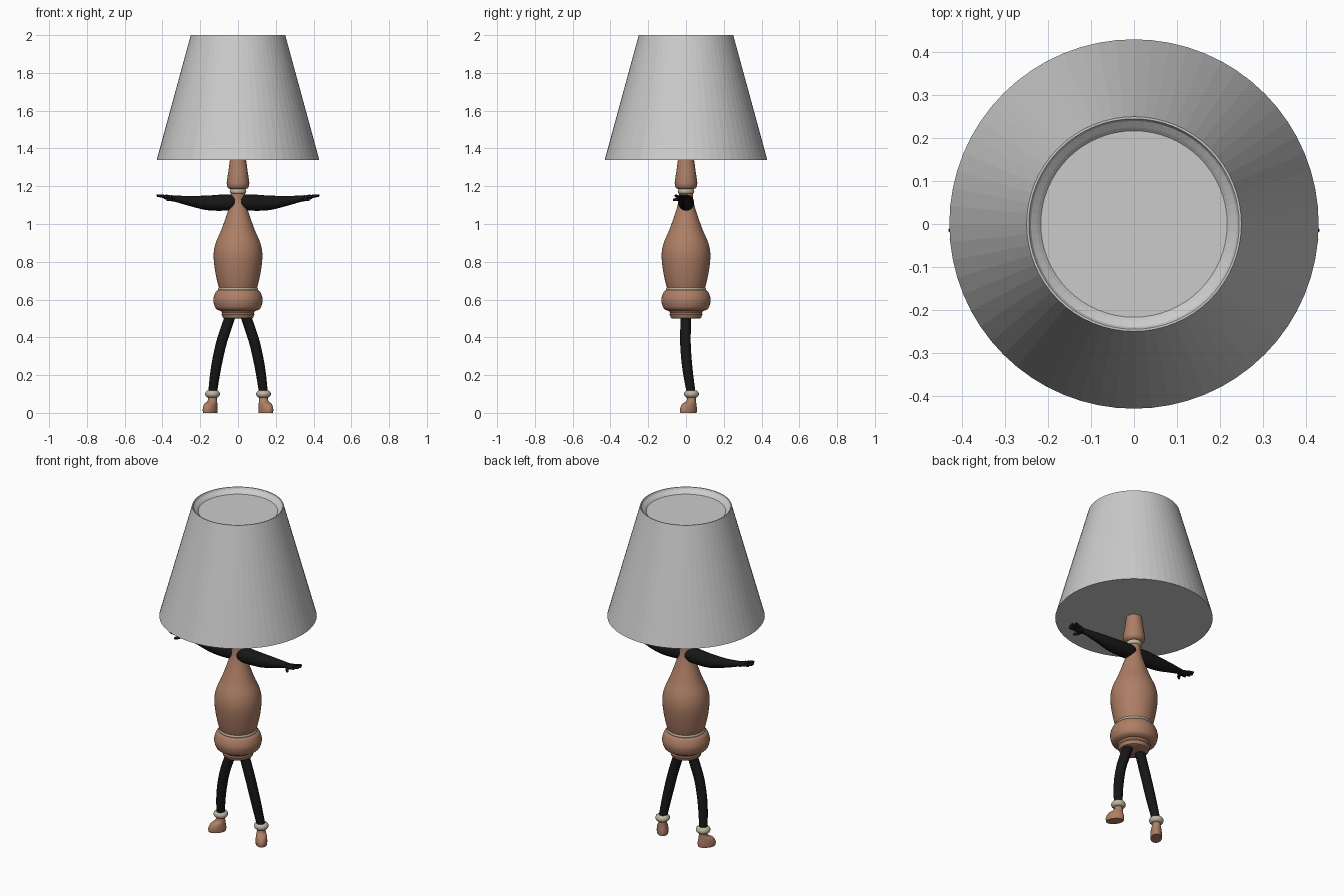
import bpy, bmesh
from math import sin, cos, pi, radians
from mathutils import Vector

if "Cube" in bpy.data.objects:
    bpy.data.objects.remove(bpy.data.objects["Cube"])


def material(name, rgb):
    m = bpy.data.materials.new(name)
    m.diffuse_color = (*rgb, 1)
    m.use_nodes = True
    m.node_tree.nodes["Principled BSDF"].inputs["Base Color"].default_value = m.diffuse_color
    return m


WOOD = material("wood", (0.42, 0.21, 0.13))
BLACK = material("black", (0.008, 0.008, 0.008))
CREAM = material("cream", (0.52, 0.46, 0.36))


def loft(name, rings, mat=None, mirror=False, closed=False, smooth=40):
    """Skin a list of equal-sized vertex rings, capping the ends unless closed."""
    bm = bmesh.new()
    vs = [[bm.verts.new(p) for p in r] for r in rings]
    n = len(vs[0])
    pairs = list(zip(vs, vs[1:])) + ([(vs[-1], vs[0])] if closed else [])
    for a, b in pairs:
        for i in range(n):
            j = (i + 1) % n
            bm.faces.new((a[i], a[j], b[j], b[i]))
    if not closed:
        bm.faces.new(vs[0][::-1])
        bm.faces.new(vs[-1])
    bmesh.ops.recalc_face_normals(bm, faces=bm.faces)
    me = bpy.data.meshes.new(name)
    bm.to_mesh(me)
    bm.free()
    ob = bpy.data.objects.new(name, me)
    bpy.context.collection.objects.link(ob)
    if mat:
        me.materials.append(mat)
    if mirror:
        ob.modifiers.new("mirror", 'MIRROR').use_mirror_merge = False
    if smooth:
        bpy.ops.object.select_all(action='DESELECT')
        bpy.context.view_layer.objects.active = ob
        ob.select_set(True)
        bpy.ops.object.shade_smooth_by_angle(angle=radians(smooth))
    return ob


def circle(c, u, v, n):
    """Ring around c spanned by the half-axis vectors u and v."""
    return [c + u * cos(2 * pi * i / n) + v * sin(2 * pi * i / n) for i in range(n)]


def lathe(name, profile, mat=None, n=48, at=(0, 0), **kw):
    rings = [circle(Vector((*at, z)), Vector((r, 0, 0)), Vector((0, r, 0)), n) for r, z in profile]
    return loft(name, rings, mat, **kw)


def spline(pts, steps=6):
    """Catmull-Rom curve through tuples of any length."""
    P = [Vector(p) for p in pts]
    P = [2 * P[0] - P[1]] + P + [2 * P[-1] - P[-2]]
    out = []
    for a, b, c, d in zip(P, P[1:], P[2:], P[3:]):
        for s in range(steps):
            t = s / steps
            out.append(0.5 * (2 * b + (c - a) * t + (2 * a - 5 * b + 4 * c - d) * t * t
                              + (3 * b - a - 3 * c + d) * t ** 3))
    return out + [P[-2]]


def tube(name, pts, mat, n=16, flat=1.0):
    """Mirrored limb through (x, y, z, radius) points."""
    S = spline(pts)
    rings = []
    for i, p in enumerate(S):
        t = (S[min(i + 1, len(S) - 1)] - S[max(i - 1, 0)]).to_3d().normalized()
        u = t.cross(Vector((0, 1, 0))).normalized()
        v = t.cross(u)
        rings.append(circle(p.to_3d(), u * p[3] * flat, v * p[3], n))
    return loft(name, rings, mat, mirror=True)


def ring_profile(R, z, r, h, n=12):
    return [(R + r * cos(2 * pi * i / n), z + h * sin(2 * pi * i / n)) for i in range(n)]


# Lamp shade, closed below and with a shallow recess on top
lathe("lamp_shade", [(0.43, 1.34), (0.25, 2.0), (0.245, 2.0), (0.24, 1.99),
                     (0.225, 1.978), (0.217, 1.97)], n=64, smooth=0)

# Turned wooden head, torso and hips
lathe("head", [(0.042, 1.345), (0.051, 1.28), (0.06, 1.22), (0.058, 1.2),
               (0.05, 1.188), (0.035, 1.183)], WOOD)
torso = spline([(0.036, 1.17), (0.04, 1.12), (0.056, 1.06), (0.09, 0.965), (0.118, 0.9),
                (0.129, 0.84), (0.124, 0.77), (0.111, 0.70), (0.1, 0.66)], 4)
lathe("torso", torso, WOOD)
hips = spline([(0.095, 0.655), (0.116, 0.643), (0.129, 0.61), (0.129, 0.583),
               (0.118, 0.553), (0.095, 0.54)], 4)
lathe("hips", hips, WOOD)
lathe("hip_base", [(0.09, 0.545), (0.09, 0.538), (0.084, 0.53), (0.087, 0.522),
                   (0.08, 0.503), (0.074, 0.5)], WOOD)

# Cream collars at the neck and waist
lathe("neck_ring", ring_profile(0.033, 1.173, 0.011, 0.014), CREAM, closed=True)
lathe("waist_ring", ring_profile(0.095, 0.657, 0.011, 0.01), CREAM, closed=True)

# Arms
tube("arm", [(0.0, 0, 1.115, 0.036), (0.06, 0, 1.114, 0.043), (0.16, 0.002, 1.112, 0.039),
             (0.26, -0.002, 1.123, 0.026), (0.33, -0.012, 1.134, 0.017),
             (0.355, -0.017, 1.137, 0.016)], BLACK)

# Hands: flat palm, four fingers and a thumb
tube("palm", [(0.335, -0.014, 1.135, 0.012), (0.355, -0.02, 1.138, 0.024),
              (0.378, -0.024, 1.142, 0.027), (0.392, -0.025, 1.144, 0.018)], BLACK, flat=0.5)
fingers = [(-0.042, 0.415, -0.056), (-0.03, 0.428, -0.034), (-0.018, 0.431, -0.015), (-0.006, 0.422, 0.004)]
for i, (y0, x1, y1) in enumerate(fingers):
    tube(f"finger_{i + 1}", [(0.372, y0, 1.142, 0.008), ((0.372 + x1) / 2, (y0 + y1) / 2, 1.147, 0.008),
                             (x1 - 0.004, y1, 1.15, 0.006), (x1, y1, 1.15, 0.002)], BLACK, 10)
tube("thumb", [(0.35, -0.026, 1.135, 0.01), (0.36, -0.048, 1.13, 0.009),
               (0.374, -0.064, 1.128, 0.007), (0.378, -0.068, 1.128, 0.002)], BLACK, 10)

# Legs
tube("leg", [(0.035, 0, 0.53, 0.027), (0.052, -0.001, 0.48, 0.028), (0.088, -0.003, 0.37, 0.028),
             (0.116, 0.007, 0.24, 0.027), (0.136, 0.028, 0.10, 0.023)], BLACK)

# Ankle rings
lathe("ankle_ring", ring_profile(0.022, 0.1, 0.018, 0.019), CREAM, 32, (0.135, 0.029),
      closed=True, mirror=True)

# Feet, toes turned outward: rings of (z, forward shift, half length, half width)
fwd, side = Vector((0.6, -0.8, 0)), Vector((0.8, 0.6, 0))
foot = spline([(0.095, 0, 0.022, 0.022), (0.07, 0, 0.024, 0.024), (0.057, 0.006, 0.031, 0.027),
               (0.045, 0.016, 0.043, 0.03), (0.02, 0.02, 0.051, 0.032), (0.0, 0.02, 0.049, 0.031)], 3)
loft("foot", [circle(Vector((0.135, 0.029, z)) + fwd * s, fwd * a, side * b, 24)
              for z, s, a, b in foot], WOOD, mirror=True)
